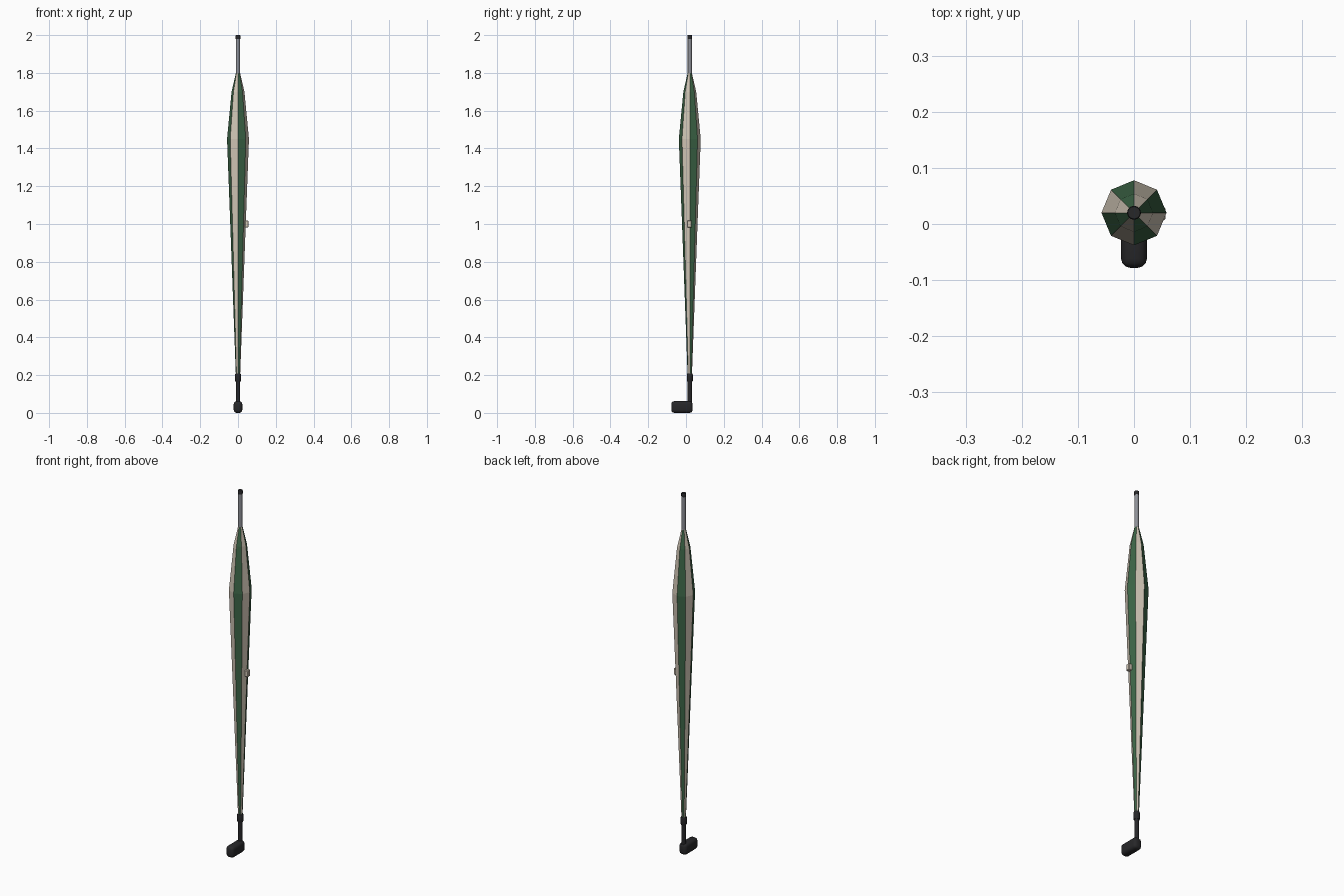
import bpy, bmesh, math

if "Cube" in bpy.data.objects:
    bpy.data.objects.remove(bpy.data.objects["Cube"])

AXIS_Y = 0.02


def material(name, rgb):
    m = bpy.data.materials.new(name)
    m.diffuse_color = (*rgb, 1)
    m.use_nodes = True
    m.node_tree.nodes["Principled BSDF"].inputs["Base Color"].default_value = m.diffuse_color
    return m


GREEN = material("green cloth", (0.045, 0.13, 0.062))
CREAM = material("cream cloth", (0.64, 0.57, 0.47))
BLACK = material("black rubber", (0.02, 0.02, 0.022))
STEEL = material("grey metal", (0.27, 0.28, 0.31))


def lathe(name, profile, sides, mats, smooth=False):
    """Closed solid of revolution; panels alternate between the materials."""
    bm = bmesh.new()
    rings = [[bm.verts.new((r * math.cos(math.tau * i / sides),
                            AXIS_Y + r * math.sin(math.tau * i / sides), z))
              for i in range(sides)] for r, z in profile]
    for a, b in zip(rings, rings[1:]):
        for i in range(sides):
            j = (i + 1) % sides
            f = bm.faces.new((a[i], a[j], b[j], b[i]))
            f.material_index = i % len(mats)
    bm.faces.new(rings[0][::-1])
    bm.faces.new(rings[-1])
    return finish(name, bm, mats, smooth)


def box(name, center, size, bevel, segments, mat, smooth=False):
    bm = bmesh.new()
    bmesh.ops.create_cube(bm, size=1)
    for v in bm.verts:
        v.co = [c + p * s for c, p, s in zip(center, v.co, size)]
    bmesh.ops.bevel(bm, geom=bm.edges[:], offset=bevel, segments=segments,
                    profile=0.5, affect='EDGES')
    return finish(name, bm, [mat], smooth)


def finish(name, bm, mats, smooth):
    mesh = bpy.data.meshes.new(name)
    bm.to_mesh(mesh)
    bm.free()
    for m in mats:
        mesh.materials.append(m)
    ob = bpy.data.objects.new(name, mesh)
    bpy.context.collection.objects.link(ob)
    if smooth:
        bpy.context.view_layer.objects.active = ob
        ob.select_set(True)
        bpy.ops.object.shade_smooth_by_angle(angle=math.radians(40))
        ob.select_set(False)
    return ob


# Furled canopy: eight flat alternating panels
lathe("canopy", [(0.011, 0.19), (0.041, 1.0), (0.058, 1.45),
                 (0.034, 1.70), (0.011, 1.80)], 8, [GREEN, CREAM])

# Metal pole and black end cap
lathe("pole", [(0.011, 0.18), (0.011, 1.985)], 12, [STEEL], True)
lathe("tip_cap", [(0.0125, 1.98), (0.0125, 1.997), (0.011, 2.0)], 12, [BLACK], True)

# Lower grip tube, collar and foot-like handle
lathe("grip_tube", [(0.0115, 0.04), (0.0115, 0.19)], 12, [BLACK], True)
lathe("collar", [(0.014, 0.165), (0.016, 0.17), (0.016, 0.203), (0.014, 0.208)],
      12, [BLACK], True)
box("handle", (0, -0.0215, 0.031), (0.046, 0.113, 0.062), 0.016, 3, BLACK, True)

# Small closing-strap button on the right side
box("strap_button", (0.046, 0.018, 1.0), (0.020, 0.024, 0.036), 0.003, 1, CREAM)
